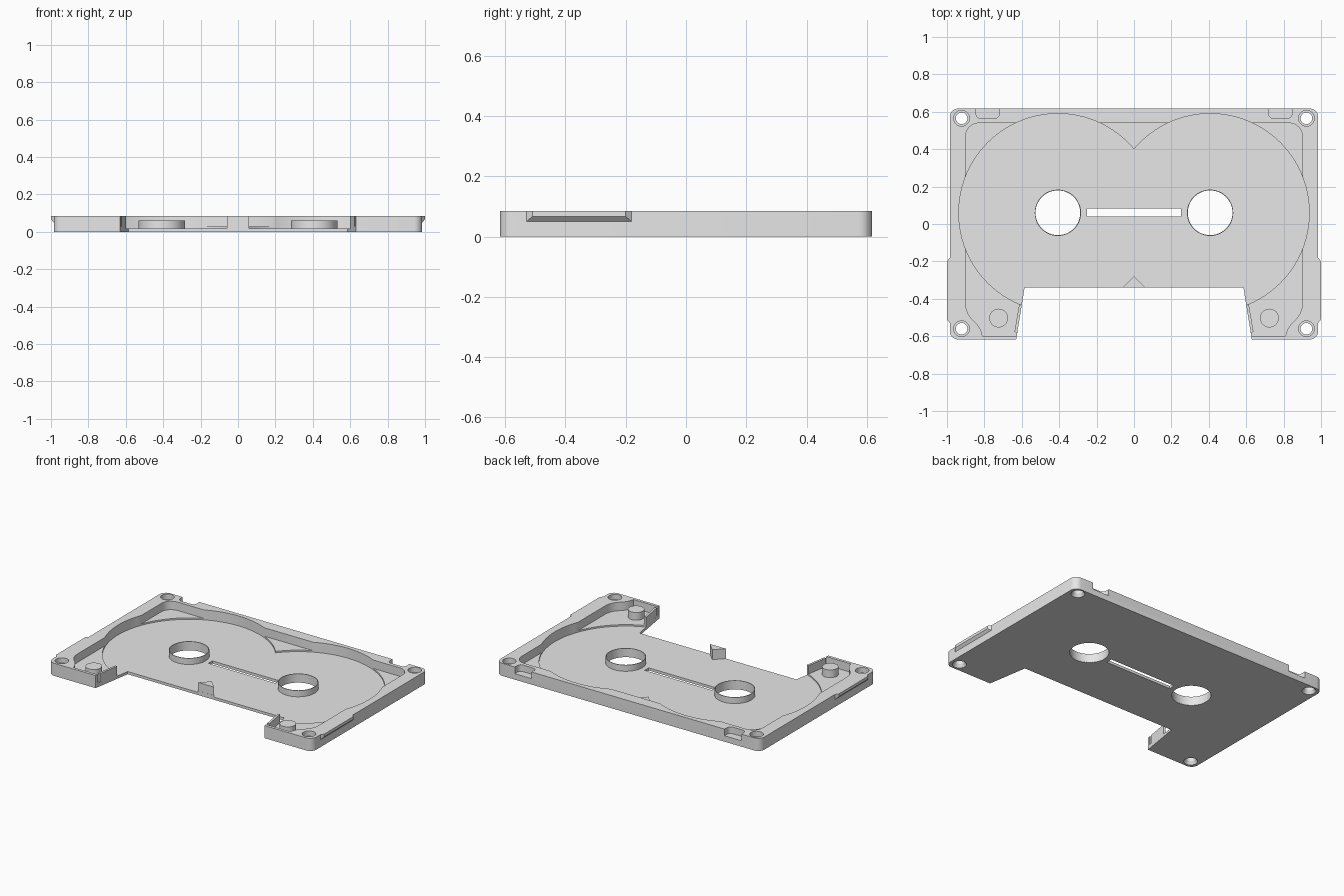
import bpy, bmesh
from math import sin, cos, pi, radians
from mathutils import Vector

cube = bpy.data.objects.get("Cube")
if cube:
    bpy.data.objects.remove(cube, do_unlink=True)

grey = bpy.data.materials.new("plain grey")
grey.use_nodes = True
grey.diffuse_color = (0.8, 0.8, 0.8, 1)
grey.node_tree.nodes["Principled BSDF"].inputs["Base Color"].default_value = (0.8, 0.8, 0.8, 1)

TOP, LOW, HIGH, OVER = 0.085, 0.018, 0.028, 0.2
HUB = Vector((0.407, 0.06))


def finish(name, bm):
    bmesh.ops.recalc_face_normals(bm, faces=bm.faces[:])
    mesh = bpy.data.meshes.new(name)
    bm.to_mesh(mesh)
    bm.free()
    mesh.materials.append(grey)
    ob = bpy.data.objects.new(name, mesh)
    bpy.context.collection.objects.link(ob)
    return ob


def prism(name, pts, z0, z1):
    """Extrude a plan outline between two heights."""
    bm = bmesh.new()
    face = bm.faces.new([bm.verts.new((x, y, z0)) for x, y in pts])
    ext = bmesh.ops.extrude_face_region(bm, geom=[face])
    for v in ext["geom"]:
        if isinstance(v, bmesh.types.BMVert):
            v.co.z = z1
    return finish(name, bm)


def disc(x, y, r, n=48):
    return [(x + r * cos(2 * pi * i / n), y + r * sin(2 * pi * i / n)) for i in range(n)]


def both(half):
    """Mirror a half outline, running from top centre to bottom, across x."""
    return half + [(-x, y) for x, y in reversed(half)]


def rounded(a, corner, b, steps=6):
    """Quarter-like bend from a to b around a corner."""
    a, c, b = Vector(a), Vector(corner), Vector(b)
    out = []
    for i in range(steps + 1):
        t = i / steps * pi / 2
        out.append(tuple(c + (a - c) * (1 - sin(t)) + (b - c) * (1 - cos(t))))
    return out


def cone(name, x, y, z0, z1, r0, r1):
    bm = bmesh.new()
    bmesh.ops.create_cone(bm, cap_ends=True, segments=32, radius1=r0, radius2=r1, depth=z1 - z0)
    bmesh.ops.translate(bm, verts=bm.verts, vec=(x, y, (z0 + z1) / 2))
    return finish(name, bm)


def cut(target, cutter):
    cutter.hide_render = True
    mod = target.modifiers.new("cut", "BOOLEAN")
    mod.operation, mod.solver, mod.object = "DIFFERENCE", "EXACT", cutter
    bpy.context.view_layer.objects.active = target
    bpy.ops.object.modifier_apply(modifier=mod.name)
    bpy.data.objects.remove(cutter, do_unlink=True)


# Shell block with rounded corners and the front opening
X, Y, R = 0.985, 0.6175, 0.045
outline = rounded((X - R, Y), (X, Y), (X, Y - R))
outline += rounded((X, R - Y), (X, -Y), (X - R, -Y))
outline += [(0.63, -Y), (0.585, -0.34)]
shell = prism("shell", both(outline), 0, TOP)

# Main cavity, curving in around the screw bosses
cavity = rounded((0.83, 0.54), (0.9, 0.54), (0.9, 0.47))
cavity += rounded((0.9, -0.43), (0.9, -0.48), (0.865, -0.51), 4)
cavity += rounded((0.85, -0.525), (0.815, -0.555), (0.81, -0.598), 4)
cavity += [(0.5, -0.598)]
cut(shell, prism("cavity_cutter", both(cavity), HIGH, OVER))

for s in (-1, 1):
    hx = s * HUB.x
    # Round reel well and hub hole
    cut(shell, prism("well_cutter", disc(hx, HUB.y, 0.53, 96), LOW, OVER))
    cut(shell, prism("hub_cutter", disc(hx, HUB.y, 0.12), -0.1, OVER))
    # Rear edge pocket
    pocket = [(0.72, 0.7)] + rounded((0.72, 0.59), (0.72, 0.565), (0.745, 0.565), 4)
    pocket += rounded((0.82, 0.565), (0.845, 0.565), (0.845, 0.59), 4) + [(0.845, 0.7)]
    cut(shell, prism("pocket_cutter", [(s * x, y) for x, y in pocket], 0.04, OVER))
    # Screw holes with a recess above and a countersink below
    for y in (-0.56, 0.565):
        sx = s * 0.922
        cut(shell, cone("screw_cutter", sx, y, -0.1, OVER, 0.031, 0.031))
        cut(shell, cone("recess_cutter", sx, y, 0.05, OVER, 0.042, 0.042))
        cut(shell, cone("sink_cutter", sx, y, -0.005, 0.02, 0.046, 0.031))

# Window slot between the hubs
cut(shell, prism("slot_cutter", [(-0.25, 0.04), (0.25, 0.04), (0.25, 0.083), (-0.25, 0.083)], -0.1, OVER))

parts = [shell]
for s, side in ((-1, "right"), (1, "left")):
    # Thin hub collar
    collar = prism(side + "_hub_collar", disc(s * HUB.x, HUB.y, 0.124), 0.001, 0.06)
    cut(collar, prism("collar_cutter", disc(s * HUB.x, HUB.y, 0.1195), -0.1, OVER))
    # Locating peg
    peg = prism(side + "_peg", disc(s * 0.724, -0.503, 0.05, 32), 0.01, 0.08)
    # Wall beside the front opening
    wall = [(0.6, -0.433), (0.614, -0.43), (0.639, -0.578), (0.624, -0.58)]
    wall = prism(side + "_opening_wall", [(s * x, y) for x, y in wall], 0.01, TOP)
    # Side grip with sloping underside and ends
    bm = bmesh.new()
    for x, y0, y1, z in ((0.98, -0.535, -0.175, 0.045), (1.0, -0.51, -0.2, 0.066)):
        for y in (y0, y1):
            for h in (z, TOP):
                bm.verts.new((s * x, y, h))
    bmesh.ops.convex_hull(bm, input=bm.verts[:])
    grip = finish(side + "_grip", bm)
    parts += [collar, peg, wall, grip]

# Small wedge post at the front edge
parts.append(prism("front_wedge", [(0, -0.28), (-0.06, -0.3395), (0.06, -0.3395)], 0.001, TOP))

# Smooth the round walls, keep edges crisp
bpy.ops.object.select_all(action="DESELECT")
for ob in parts:
    ob.select_set(True)
bpy.context.view_layer.objects.active = shell
bpy.ops.object.shade_smooth_by_angle(angle=radians(30))
